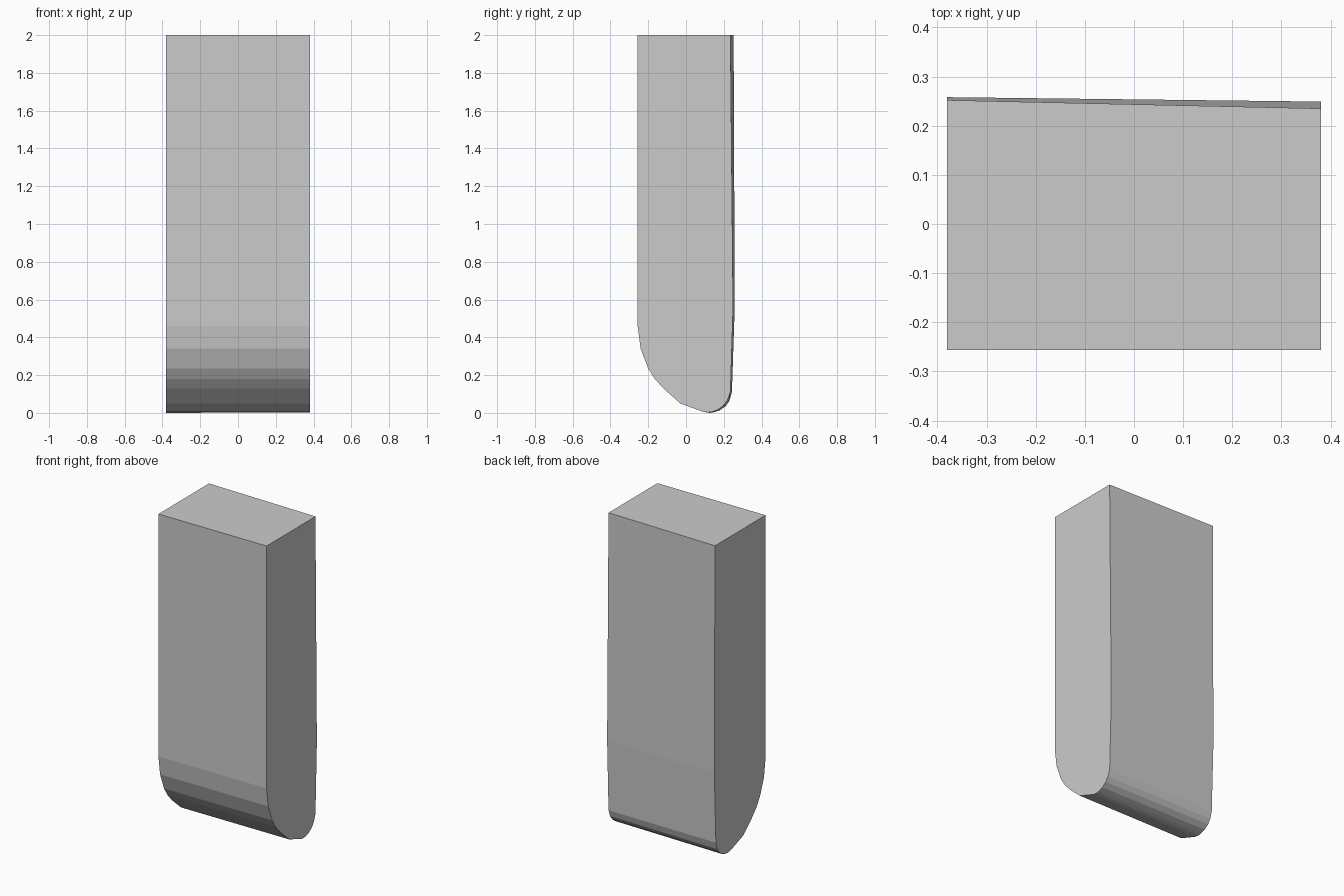
import bpy, bmesh

if "Cube" in bpy.data.objects:
    bpy.data.objects.remove(bpy.data.objects["Cube"])

# Side profile (y, z): shared front curve, then a back that leans slightly with x
front = [(-0.256, 2.0), (-0.256, 0.46), (-0.24, 0.34), (-0.20, 0.235),
         (-0.165, 0.18), (-0.12, 0.13), (-0.03, 0.05), (0.09, 0.006)]
back_right = [(0.115, 0.003), (0.14, 0.006), (0.17, 0.017), (0.20, 0.04),
              (0.22, 0.068), (0.235, 0.11), (0.249, 0.56), (0.235, 2.0)]
back_left = [(0.125, 0.0), (0.15, 0.004), (0.18, 0.014), (0.21, 0.036),
             (0.23, 0.064), (0.243, 0.11), (0.258, 0.56), (0.252, 2.0)]

# Rounded block lofted between the two side profiles
bm = bmesh.new()
left = [bm.verts.new((-0.38, y, z)) for y, z in front + back_left]
right = [bm.verts.new((0.38, y, z)) for y, z in front + back_right]
n = len(left)
for i in range(n):
    j = (i + 1) % n
    bm.faces.new((left[i], left[j], right[j], right[i]))
bm.faces.new(left)
bm.faces.new(right[::-1])
bmesh.ops.recalc_face_normals(bm, faces=bm.faces)

mesh = bpy.data.meshes.new("rounded_block")
bm.to_mesh(mesh)
bm.free()
bpy.context.collection.objects.link(bpy.data.objects.new("rounded_block", mesh))
